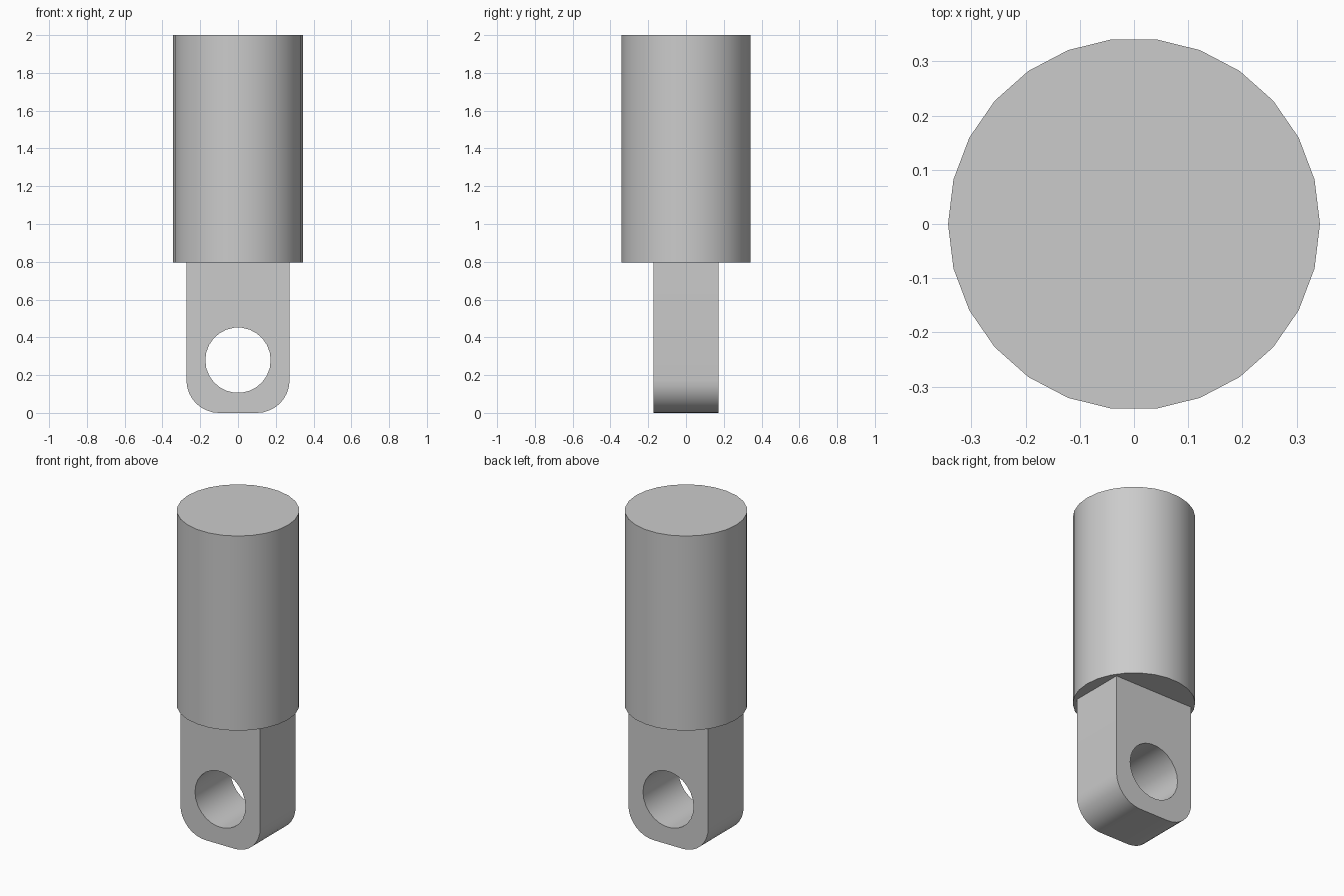
import bpy, bmesh
from math import sin, cos, pi
from mathutils import Matrix, Vector

cube = bpy.data.objects.get("Cube")
if cube:
    bpy.data.objects.remove(cube)

grey = bpy.data.materials.new("light grey metal")
grey.use_nodes = True
colour = (0.6, 0.6, 0.6, 1)
grey.diffuse_color = colour
grey.node_tree.nodes["Principled BSDF"].inputs["Base Color"].default_value = colour

SIDES = 26
SHANK_R, SHANK_Z, TOP = 0.343, 0.797, 2.0
TANG_X, TANG_Y, CORNER = 0.273, 0.173, 0.173
HOLE_R, HOLE_Z = 0.173, 0.279


def arc(cx, cy, r, start, end, steps):
    """Points along an arc, both ends included."""
    return [(cx + r * cos(start + (end - start) * i / steps),
             cy + r * sin(start + (end - start) * i / steps)) for i in range(steps + 1)]


def prism(name, loops, depth, matrix):
    """Extrude a flat outline, with any holes in it, into a solid."""
    bm = bmesh.new()
    edges = []
    for loop in loops:
        verts = [bm.verts.new((x, y, 0)) for x, y in loop]
        edges += [bm.edges.new((a, b)) for a, b in zip(verts, verts[1:] + verts[:1])]
    if len(loops) == 1:
        bm.faces.new(verts)
    else:
        bmesh.ops.triangle_fill(bm, edges=edges, use_beauty=True)
    caps = bm.faces[:]
    result = bmesh.ops.extrude_face_region(bm, geom=caps, use_keep_orig=True)
    moved = [g for g in result["geom"] if isinstance(g, bmesh.types.BMVert)]
    bmesh.ops.translate(bm, verts=moved, vec=Vector((0, 0, depth)))
    bmesh.ops.transform(bm, matrix=matrix, verts=bm.verts)
    bmesh.ops.recalc_face_normals(bm, faces=bm.faces)
    mesh = bpy.data.meshes.new(name)
    bm.to_mesh(mesh)
    bm.free()
    mesh.materials.append(grey)
    obj = bpy.data.objects.new(name, mesh)
    bpy.context.collection.objects.link(obj)
    bpy.ops.object.select_all(action="DESELECT")
    obj.select_set(True)
    bpy.context.view_layer.objects.active = obj
    bpy.ops.object.shade_smooth_by_angle(angle=pi / 6)
    return obj


# Round shank
circle = arc(0, 0, SHANK_R, 0, 2 * pi, SIDES)[:-1]
prism("shank", [circle], TOP - SHANK_Z, Matrix.Translation((0, 0, SHANK_Z)))

# Flat tang with rounded lower corners and a pin hole through it
inset = TANG_X - CORNER
outline = [(TANG_X, SHANK_Z), (-TANG_X, SHANK_Z)]
outline += arc(-inset, CORNER, CORNER, pi, 1.5 * pi, 8)
outline += arc(inset, CORNER, CORNER, 1.5 * pi, 2 * pi, 8)
pin_hole = arc(0, HOLE_Z, HOLE_R, 0, 2 * pi, SIDES)[:-1]
upright = Matrix.Translation((0, TANG_Y, 0)) @ Matrix.Rotation(pi / 2, 4, "X")
prism("tang", [outline, pin_hole], 2 * TANG_Y, upright)
